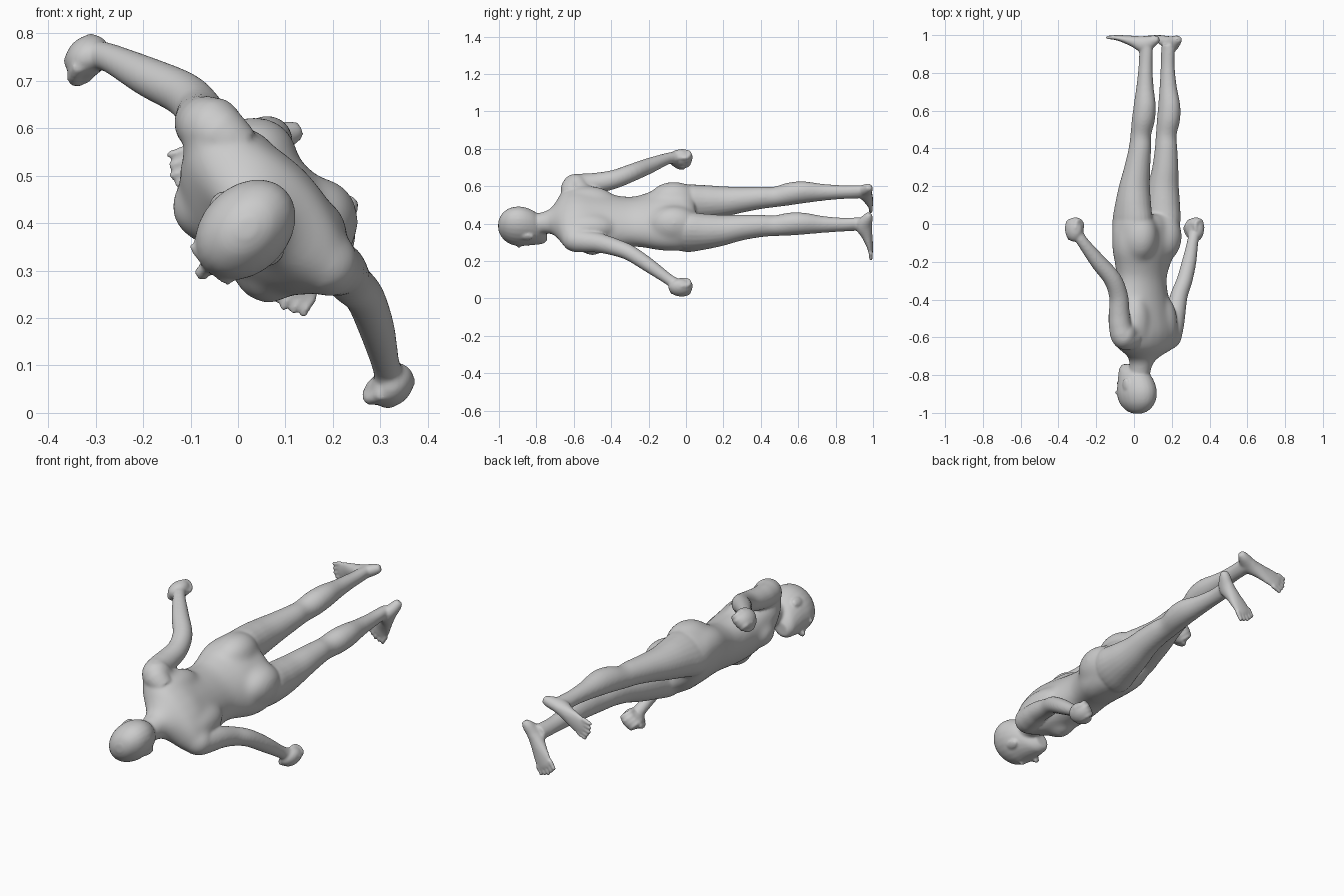
import bpy, bmesh, math
from mathutils import Vector, Matrix

# Body frame: R = figure's right, F = the way it faces, Y = down towards the feet
K = math.sqrt(0.5)
R, F, Y = Vector((-K, 0, K)), Vector((-K, 0, -K)), Vector((0, 1, 0))
MID = R * 0.262
bm = bmesh.new()


def at(r, f, y):
    return MID + R * r + F * f + Y * y


def tube(rings, ref, axis=None, sub=4, n=24):
    """Smooth loft through rings of (centre, half width, half depth along ref)."""
    keys = [Vector((*c, a, b)) for c, a, b in rings]
    path = []
    for i in range(len(keys) - 1):
        p0, p1, p2, p3 = (keys[max(0, min(len(keys) - 1, i + k))] for k in (-1, 0, 1, 2))
        for j in range(sub):
            t = j / sub
            path.append(0.5 * (2 * p1 + (p2 - p0) * t + (2 * p0 - 5 * p1 + 4 * p2 - p3) * t * t
                               + (3 * p1 - p0 - 3 * p2 + p3) * t ** 3))
    path.append(keys[-1])
    loops = []
    for i, p in enumerate(path):
        t = axis or (path[min(i + 1, len(path) - 1)].xyz - path[max(i - 1, 0)].xyz).normalized()
        v = (ref - t * ref.dot(t)).normalized()
        u = t.cross(v)
        loops.append([bm.verts.new(Vector(p[:3]) + u * p[3] * math.cos(q) + v * p[4] * math.sin(q))
                      for q in (2 * math.pi * k / n for k in range(n))])
    for l0, l1 in zip(loops, loops[1:]):
        for k in range(n):
            bm.faces.new((l0[k], l0[(k + 1) % n], l1[(k + 1) % n], l1[k]))
    bm.faces.new(loops[0][::-1])
    bm.faces.new(loops[-1])


def blob(c, ra, rf, ry):
    """Ellipsoid aligned to the body frame."""
    m = Matrix((R * ra, F * rf, Y * ry)).transposed().to_4x4()
    bmesh.ops.create_uvsphere(bm, u_segments=24, v_segments=16, radius=1,
                              matrix=Matrix.Translation(c) @ m)


def column(rows):
    tube([(at(r, f, y), a, b) for y, r, f, a, b in rows], F, Y)


def fuse(name, voxel, iterations):
    """Turn the parts in bm into one object with a single soft skin."""
    bmesh.ops.recalc_face_normals(bm, faces=bm.faces)
    mesh = bpy.data.meshes.new(name)
    bm.to_mesh(mesh)
    ob = bpy.data.objects.new(name, mesh)
    bpy.context.collection.objects.link(ob)
    skin = ob.modifiers.new("fuse", 'REMESH')
    skin.mode, skin.voxel_size, skin.use_smooth_shade = 'VOXEL', voxel, True
    soft = ob.modifiers.new("soften", 'SMOOTH')
    soft.factor, soft.iterations = 0.5, iterations
    return ob


# Torso
column([(.05, 0, -.345, .12, .09), (0, 0, -.338, .192, .128), (-.08, 0, -.338, .203, .132),
        (-.15, 0, -.335, .195, .127), (-.22, 0, -.326, .170, .116), (-.29, 0, -.318, .154, .112),
        (-.38, 0, -.316, .165, .12), (-.48, 0, -.322, .19, .128), (-.57, 0, -.334, .212, .127),
        (-.63, 0, -.347, .212, .104), (-.665, 0, -.348, .177, .088), (-.70, 0, -.335, .105, .073),
        (-.74, 0, -.315, .064, .064), (-.82, 0, -.295, .058, .06)])
for s in (1, -1):
    # Breast, buttock, shoulder blade, hip
    blob(at(s * .09, -.25, -.5), .074, .064, .08)
    blob(at(s * .09, -.378, -.065), .1, .117, .14)
    blob(at(s * .1, -.385, -.53), .08, .068, .15)
    blob(at(s * .104, -.35, -.02), .093, .12, .16)
# Shoulders
blob(Vector((-.055, -.59, .6)), .07, .07, .075)
blob(Vector((.187, -.59, .315)), .07, .07, .075)

# Soften the torso first, then carry it over as the base for the rest
trunk = fuse("torso_base", 0.011, 22)
smooth = bpy.data.meshes.new_from_object(trunk.evaluated_get(bpy.context.evaluated_depsgraph_get()))
bpy.data.objects.remove(trunk)
bm.free()
bm = bmesh.new()
bm.from_mesh(smooth)

# Neck and head
column([(-.69, 0, -.33, .07, .065), (-.74, 0, -.315, .058, .06), (-.82, 0, -.295, .055, .058)])
column([(-1.004, 0, -.288, .018, .022), (-.988, 0, -.288, .05, .066), (-.95, 0, -.286, .079, .104),
        (-.9, 0, -.284, .091, .119), (-.85, 0, -.28, .087, .113), (-.8, 0, -.265, .074, .096),
        (-.765, 0, -.238, .056, .066), (-.742, 0, -.222, .03, .036)])

# Nose, lips, chin
tube([(at(0, -.176, -.885), .010, .010), (at(0, -.162, -.86), .011, .013),
      (at(0, -.153, -.842), .017, .014), (at(0, -.168, -.832), .014, .012)], F, Y)
blob(at(0, -.178, -.808), .024, .013, .011)
blob(at(0, -.19, -.765), .024, .018, .02)

for s in (1, -1):
    # Ear, brow
    blob(at(s * .088, -.288, -.848), .009, .022, .034)
    blob(at(s * .032, -.180, -.893), .03, .012, .010)

    # Leg
    leg = [(-.08, .1, -.34, .07, .08), (0, .104, -.348, .092, .118), (.1, .108, -.357, .09, .102),
           (.2, .108, -.367, .08, .084), (.3, .105, -.385, .068, .07), (.4, .102, -.398, .058, .061),
           (.47, .102, -.402, .054, .056), (.55, .104, -.42, .059, .063), (.63, .105, -.428, .055, .061),
           (.73, .104, -.425, .043, .047), (.83, .103, -.425, .035, .039), (.9, .102, -.427, .032, .039),
           (.95, .102, -.43, .03, .039)]
    column([(y, s * r - .006, f - s * .02 * max(0, min(1, (y - .3) / .5)), a, b)
            for y, r, f, a, b in leg])

    # Foot and toes, splayed outwards
    heel, toe = ((Vector((.107, 0, .588)), Vector((-.105, 0, .512))) if s > 0 else
                 (Vector((.227, 0, .432)), Vector((.114, 0, .253))))
    d = (toe - heel).normalized()
    side = d.cross(Y)
    tube([(heel.lerp(toe, t) + Y * y, w, h) for t, y, w, h in
          ((-.12, .98, .016, .015), (.0, .972, .027, .028), (.25, .952, .033, .044),
           (.5, .966, .038, .031), (.8, .982, .047, .018), (1, .988, .046, .013))], Y)
    for i in range(5):
        w = side * (i - 2) * .0215
        reach = .042 - .006 * abs(i - 2)
        tube([(toe + w - d * .02 + Y * .988, .010, .012), (toe + w + d * reach * .6 + Y * .988, .009, .011),
              (toe + w * 1.1 + d * reach + Y * .99, .007, .009)], Y, n=10)

# Arms, posed separately: (x, y, z, radius)
right_arm = [(.0, -.61, .55, .055), (-.052, -.6, .596, .065), (-.073, -.54, .608, .06),
             (-.078, -.47, .618, .055), (-.082, -.38, .638, .05), (-.115, -.29, .672, .047),
             (-.19, -.2, .708, .042), (-.268, -.1, .747, .031), (-.295, -.06, .752, .032)]
left_arm = [(.135, -.61, .36, .055), (.18, -.6, .317, .065), (.204, -.54, .306, .06),
            (.22, -.47, .298, .053), (.238, -.38, .274, .046), (.267, -.3, .243, .042),
            (.292, -.2, .178, .038), (.31, -.1, .107, .030), (.318, -.06, .08, .032)]
for s, arm, hand in ((1, right_arm, Vector((-.318, -.03, .75))),
                     (-1, left_arm, Vector((.324, -.03, .058)))):
    tube([(Vector(p[:3]), p[3], p[3]) for p in arm], F)
    # Loosely closed hand with curled fingers and thumb
    blob(hand, .042, .052, .064)
    inn = -s * R
    for i in range(4):
        base = hand + F * (i - 1.5) * .021 - Y * abs(i - 1.2) * .006
        tube([(base - inn * .022 + Y * .01, .013, .013), (base - inn * .012 + Y * .05, .013, .013),
              (base + inn * .012 + Y * .054, .013, .013), (base + inn * .03 + Y * .034, .012, .012),
              (base + inn * .026 + Y * .0, .010, .010)], F, n=10)
    tube([(hand + F * .025 - Y * .05, .015, .015), (hand + F * .052 + inn * .012 - Y * .01, .015, .015),
          (hand + F * .047 + inn * .028 + Y * .022, .011, .011)], R, n=10)

# Fuse everything into one smooth skin
fuse("human_body", 0.006, 10)
bm.free()
